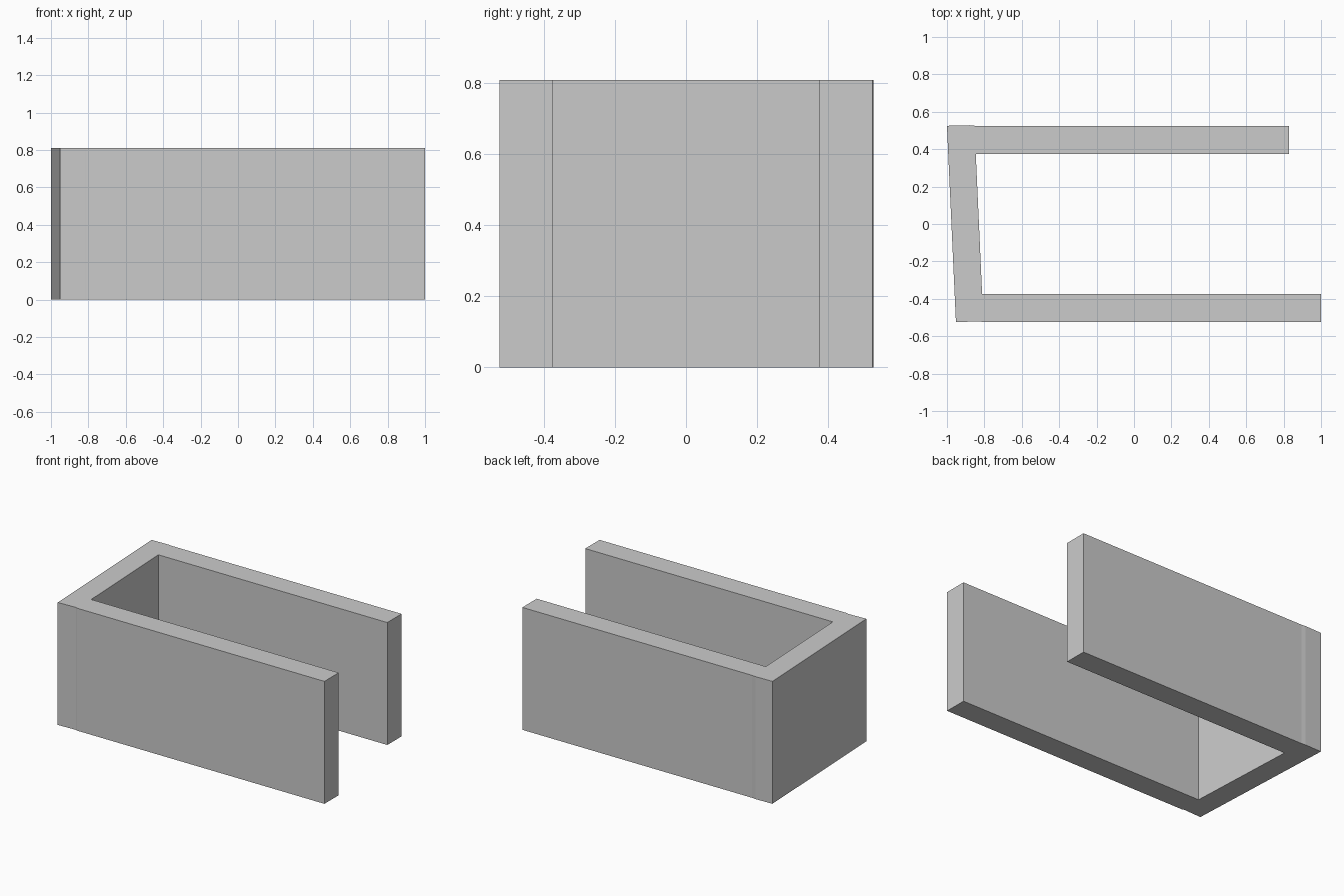
import bpy, bmesh

if "Cube" in bpy.data.objects:
    bpy.data.objects.remove(bpy.data.objects["Cube"])

HEIGHT = 0.81

# U-shaped floor plan: long front wall, shorter rear wall, slightly skewed end wall
outline = [
    (-0.952, -0.525), (-0.82, -0.52), (-0.81, -0.525), (1.0, -0.525),
    (1.0, -0.375), (-0.812, -0.375), (-0.846, 0.375),
    (0.83, 0.375), (0.83, 0.525), (-0.85, 0.525), (-0.88, 0.528), (-1.0, 0.525),
]

# Extrude the plan into upright walls
bm = bmesh.new()
floor = bm.faces.new([bm.verts.new((x, y, 0)) for x, y in outline])
extruded = bmesh.ops.extrude_face_region(bm, geom=[floor], use_keep_orig=True)
top_verts = [g for g in extruded["geom"] if isinstance(g, bmesh.types.BMVert)]
bmesh.ops.translate(bm, verts=top_verts, vec=(0, 0, HEIGHT))
bmesh.ops.recalc_face_normals(bm, faces=bm.faces)

mesh = bpy.data.meshes.new("u_shaped_walls")
bm.to_mesh(mesh)
bm.free()
bpy.context.collection.objects.link(bpy.data.objects.new("u_shaped_walls", mesh))
